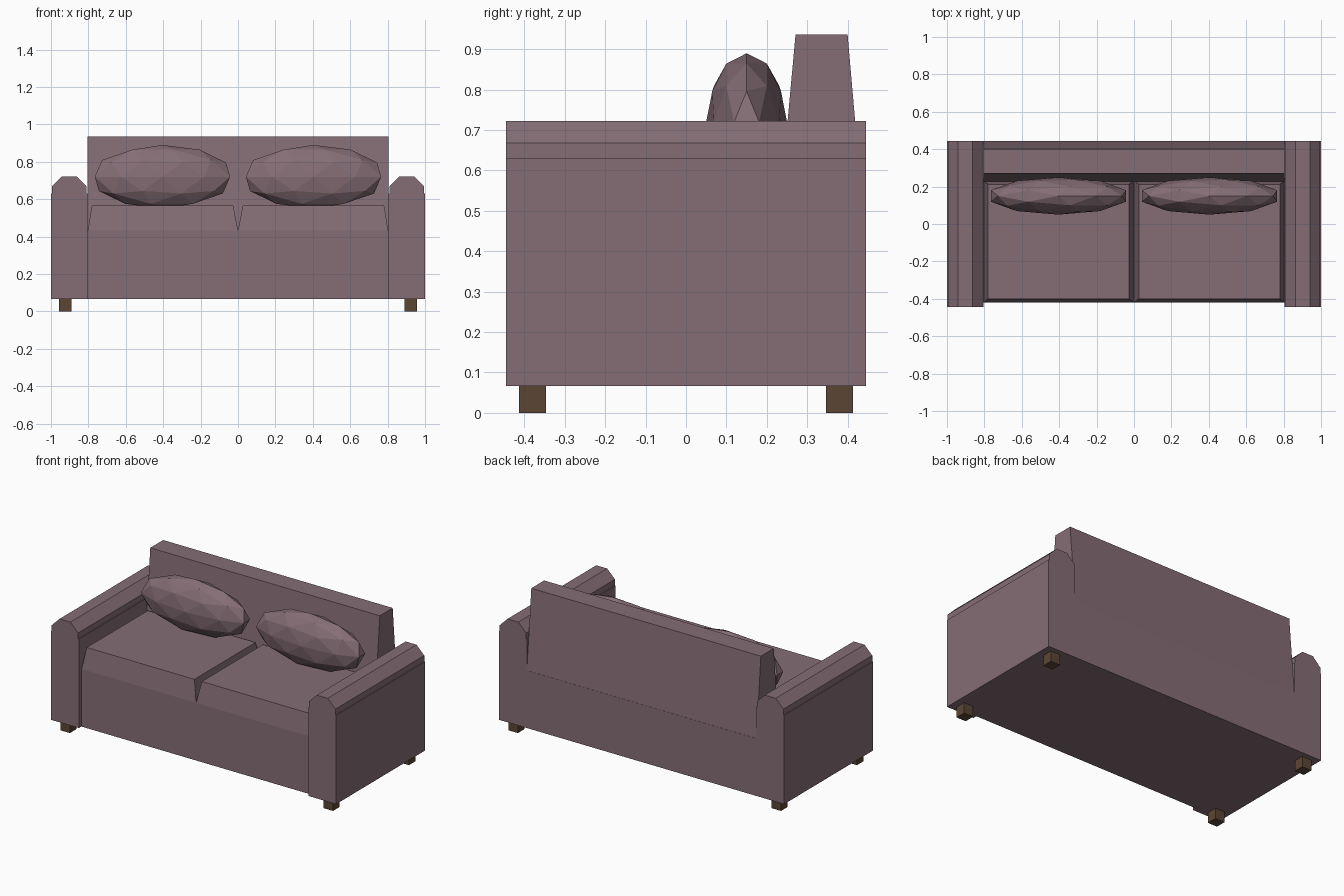
import bpy, bmesh
from math import pi
from mathutils import Matrix

if "Cube" in bpy.data.objects:
    bpy.data.objects.remove(bpy.data.objects["Cube"])


def material(name, colour):
    m = bpy.data.materials.new(name)
    m.diffuse_color = (*colour, 1)
    m.use_nodes = True
    m.node_tree.nodes["Principled BSDF"].inputs["Base Color"].default_value = m.diffuse_color
    return m


FABRIC = material("mauve_fabric", (0.235, 0.155, 0.18))
WOOD = material("dark_wood", (0.105, 0.06, 0.035))


def finish(name, bm, mat):
    bmesh.ops.recalc_face_normals(bm, faces=bm.faces[:])
    mesh = bpy.data.meshes.new(name)
    bm.to_mesh(mesh)
    bm.free()
    mesh.materials.append(mat)
    obj = bpy.data.objects.new(name, mesh)
    bpy.context.collection.objects.link(obj)
    return obj


def block(name, bottom, top, z0, z1, mat=FABRIC):
    """Box whose bottom and top rectangles (x0, x1, y0, y1) may differ."""
    bm = bmesh.new()
    bmesh.ops.create_cube(bm, size=1)
    for v in bm.verts:
        rect, z = (top, z1) if v.co.z > 0 else (bottom, z0)
        v.co = (rect[v.co.x > 0], rect[2 + (v.co.y > 0)], z)
    return finish(name, bm, mat)


# Base and tapered backrest
base = (-0.805, 0.805, -0.42, 0.445)
block("base", base, base, 0.067, 0.432)
block("backrest", (-0.805, 0.805, 0.225, 0.444), (-0.805, 0.805, 0.271, 0.4), 0.432, 0.936)

for side, s in (("left", -1), ("right", 1)):
    # Armrest body with an octagonal roll along its top
    x0, x1 = sorted((s * 0.805, s * 1.0))
    arm = (x0, x1, -0.445, 0.445)
    block(side + "_arm", arm, arm, 0.067, 0.63)
    bm = bmesh.new()
    bmesh.ops.create_cone(bm, cap_ends=True, segments=8, radius1=0.1, radius2=0.1, depth=0.89,
                          matrix=Matrix.Translation((s * 0.9025, 0, 0.63))
                          @ Matrix.Rotation(pi / 2, 4, 'X') @ Matrix.Rotation(pi / 8, 4, 'Z'))
    finish(side + "_arm_roll", bm, FABRIC)

    # Seat cushion with sloping sides
    b0, b1 = sorted((0, s * 0.803))
    t0, t1 = sorted((s * 0.026, s * 0.781))
    block(side + "_seat_cushion", (b0, b1, -0.42, 0.232), (t0, t1, -0.4, 0.212), 0.432, 0.567)

    # Faceted pillow
    bm = bmesh.new()
    bmesh.ops.create_icosphere(bm, subdivisions=2, radius=1,
                               matrix=Matrix.Translation((s * 0.404, 0.15, 0.72))
                               @ Matrix.Diagonal((0.38, 0.1, 0.17, 1)))
    finish(side + "_pillow", bm, FABRIC)

    # Square feet
    f0, f1 = sorted((s * 0.89, s * 0.956))
    for end, y in (("front", -0.38), ("back", 0.38)):
        foot = (f0, f1, y - 0.033, y + 0.033)
        block(f"{end}_{side}_foot", foot, foot, 0, 0.067, WOOD)
